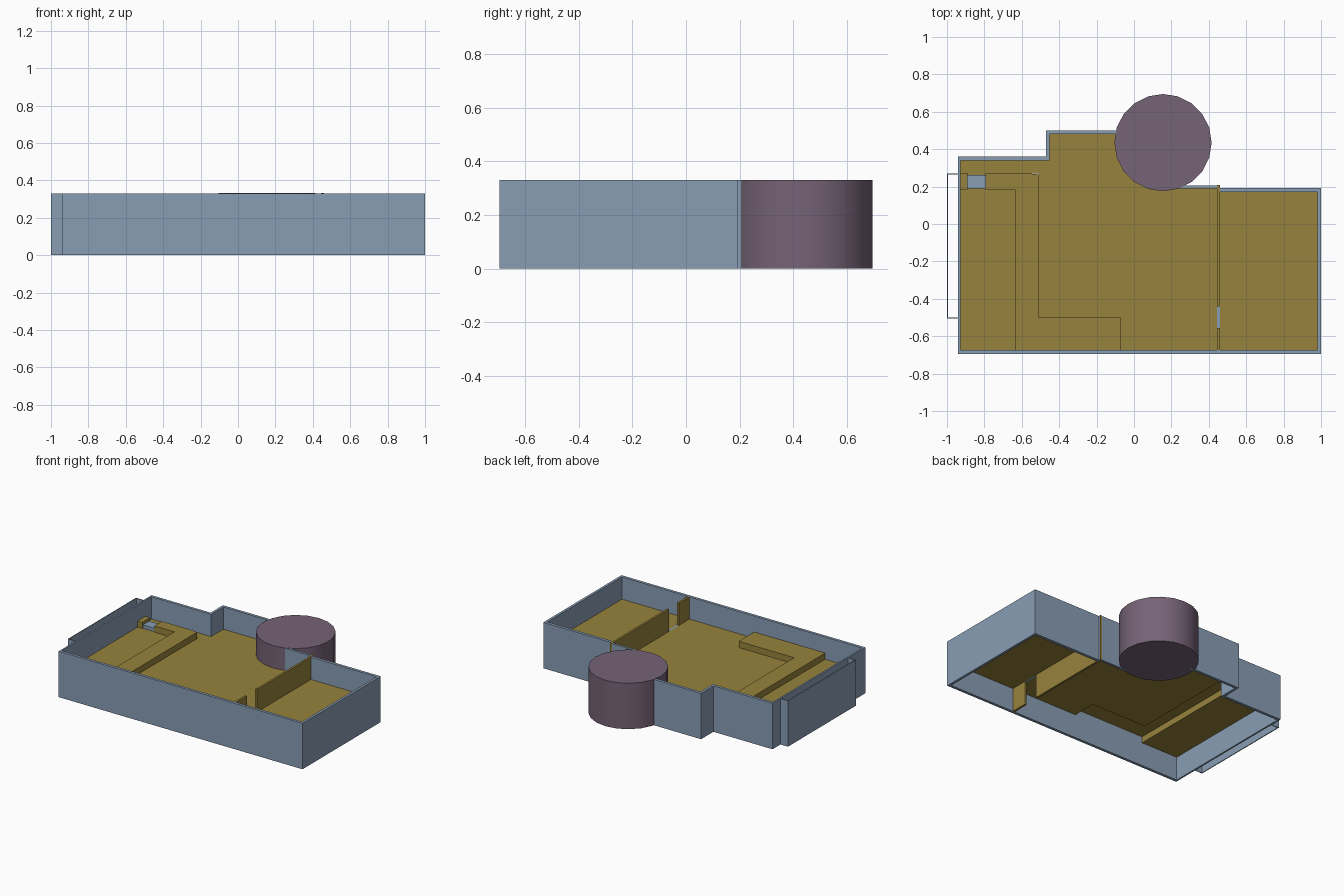
import bpy, bmesh, math

if "Cube" in bpy.data.objects:
    bpy.data.objects.remove(bpy.data.objects["Cube"])


def material(name, rgb):
    m = bpy.data.materials.new(name)
    m.diffuse_color = (*rgb, 1)
    m.use_nodes = True
    m.node_tree.nodes["Principled BSDF"].inputs["Base Color"].default_value = m.diffuse_color
    return m


BLUE = material("wall_blue", (0.25, 0.34, 0.46))
YELLOW = material("floor_ochre", (0.31, 0.225, 0.045))
PURPLE = material("tower_mauve", (0.18, 0.125, 0.185))

TOP, FLOOR, BENCH = 0.33, 0.17, 0.215


def finish(name, bm, mat):
    me = bpy.data.meshes.new(name)
    bm.to_mesh(me)
    bm.free()
    me.materials.append(mat)
    ob = bpy.data.objects.new(name, me)
    bpy.context.collection.objects.link(ob)
    return ob


def prism(name, pts, z0, z1, mat, bottom=True):
    """Extruded plan outline (counter-clockwise); a flat sheet when z0 == z1."""
    bm = bmesh.new()
    hi = [bm.verts.new((x, y, z1)) for x, y in pts]
    bm.faces.new(hi)
    if z1 > z0:
        lo = [bm.verts.new((x, y, z0)) for x, y in pts]
        n = len(pts)
        for i in range(n):
            j = (i + 1) % n
            bm.faces.new((lo[i], lo[j], hi[j], hi[i]))
        if bottom:
            bm.faces.new(lo[::-1])
    return finish(name, bm, mat)


def rect(x0, x1, y0, y1):
    return [(x0, y0), (x1, y0), (x1, y1), (x0, y1)]


# Outer wall: a stepped strip whose open ends run into the round tower
outer = [(-0.10, 0.50), (-0.47, 0.50), (-0.47, 0.36), (-0.94, 0.36), (-0.94, -0.695),
         (1.0, -0.695), (1.0, 0.193), (0.46, 0.193), (0.46, 0.207), (0.24, 0.207)]
inner = [(0.24, 0.19), (0.445, 0.19), (0.445, 0.172), (0.982, 0.172), (0.982, -0.675),
         (-0.928, -0.675), (-0.928, 0.34), (-0.452, 0.34), (-0.452, 0.48), (-0.08, 0.48)]
# both ends are pulled inside the tower
outer[0], inner[-1] = (-0.06, 0.50), (-0.06, 0.48)
prism("outer_wall", outer + inner, 0, TOP, BLUE)

# Thin bay wall on the left, with no floor
T = 0.006
prism("bay_wall", [(-0.94, 0.27), (-1.0, 0.27), (-1.0, -0.505), (-0.94, -0.505),
                   (-0.94, -0.505 + T), (-1 + T, -0.505 + T),
                   (-1 + T, 0.27 - T), (-0.94, 0.27 - T)], 0, TOP, BLUE)

# Raised floor sheets, open underneath
prism("main_floor", [(-0.07, -0.675), (0.445, -0.675), (0.445, 0.19), (0.24, 0.19),
                     (-0.06, 0.48), (-0.452, 0.48), (-0.452, 0.34), (-0.928, 0.34),
                     (-0.928, 0.27), (-0.51, 0.27), (-0.51, -0.50), (-0.07, -0.50)],
      FLOOR, FLOOR, YELLOW)
prism("left_floor", rect(-0.928, -0.635, -0.675, 0.185), FLOOR, FLOOR, YELLOW)
prism("right_floor", rect(0.46, 0.982, -0.675, 0.172), FLOOR, FLOOR, YELLOW)

# Raised bench running round the left room
prism("bench", [(-0.635, -0.675), (-0.07, -0.675), (-0.07, -0.50), (-0.51, -0.50),
                (-0.51, 0.265), (-0.575, 0.272), (-0.795, 0.272), (-0.795, 0.185),
                (-0.635, 0.185)], FLOOR, BENCH, YELLOW, bottom=False)
prism("bench_end", rect(-0.928, -0.89, 0.185, 0.272), FLOOR, BENCH, YELLOW, bottom=False)
prism("bench_gap_floor", rect(-0.89, -0.795, 0.185, 0.272), FLOOR, FLOOR, YELLOW)
prism("bench_gate", rect(-0.89, -0.795, 0.19, 0.262), FLOOR, 0.195, BLUE)

# Partition with a doorway and its sill
prism("partition_long", rect(0.445, 0.46, -0.44, 0.208), 0, TOP + 0.001, YELLOW)
prism("partition_short", rect(0.445, 0.46, -0.675, -0.555), 0, TOP, YELLOW)
prism("door_sill", rect(0.445, 0.46, -0.555, -0.44), FLOOR, FLOOR, BLUE)

# Round tower
bm = bmesh.new()
bmesh.ops.create_cone(bm, cap_ends=True, segments=20, radius1=0.26, radius2=0.26, depth=TOP)
bmesh.ops.translate(bm, verts=bm.verts, vec=(0.155, 0.435, TOP / 2 + 0.001))
tower = finish("round_tower", bm, PURPLE)
bpy.context.view_layer.objects.active = tower
tower.select_set(True)
bpy.ops.object.shade_smooth_by_angle(angle=math.radians(30))
